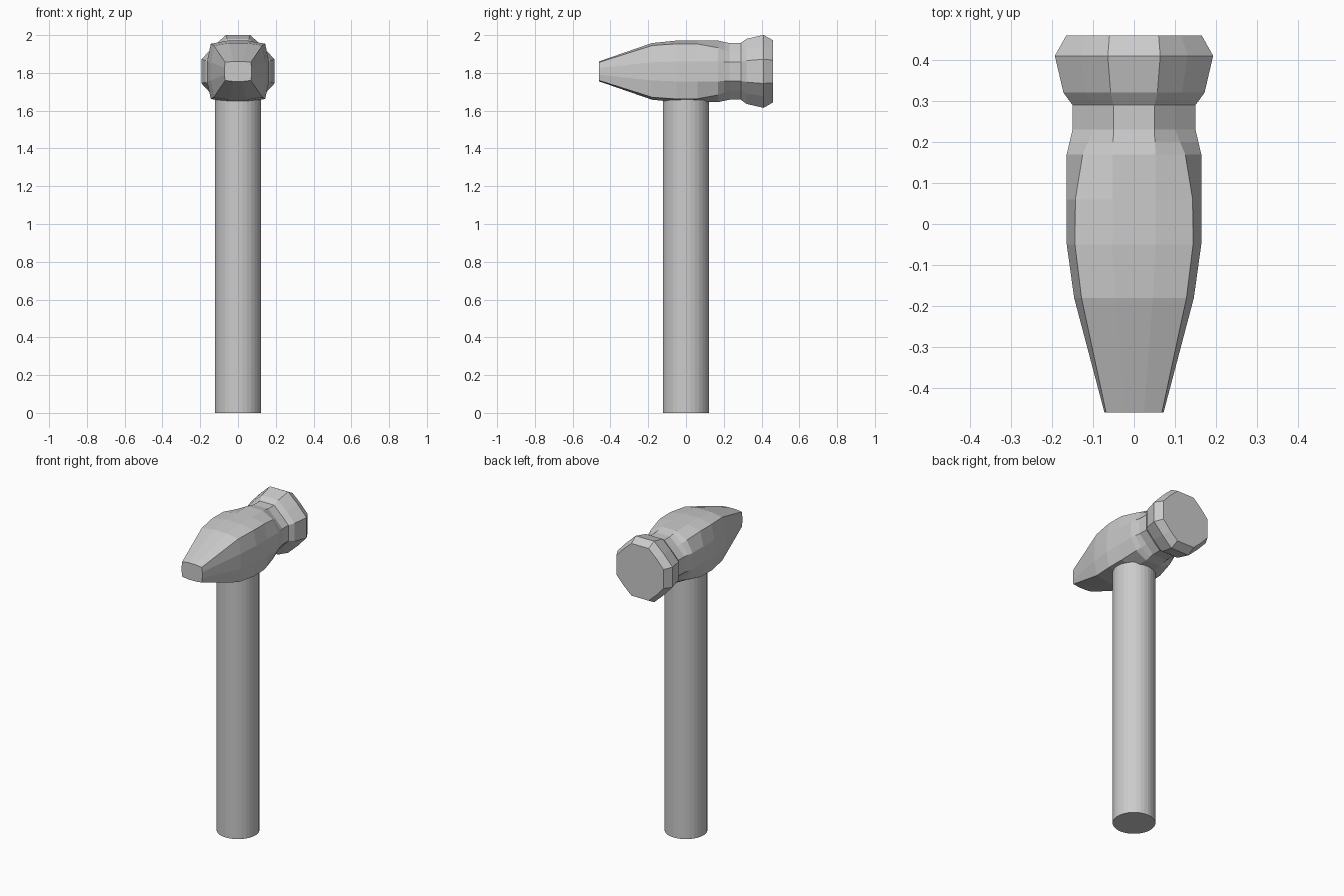
import bpy, bmesh

CZ = 1.808  # height of the head's axis


def finish(bm, name):
    bmesh.ops.recalc_face_normals(bm, faces=bm.faces)
    me = bpy.data.meshes.new(name)
    bm.to_mesh(me)
    bm.free()
    ob = bpy.data.objects.new(name, me)
    bpy.context.collection.objects.link(ob)
    return ob


def ring(bm, y, hx, hz, mx, mz, cx, cz):
    """Twelve-point section: a flat on each side and a corner between flats."""
    quarter = [(hx, mz), (cx, cz), (mx, hz)]
    pts = quarter + [(-x, z) for x, z in reversed(quarter)]
    pts += [(-x, -z) for x, z in pts]
    return [bm.verts.new((x, y, CZ + z)) for x, z in pts]


# Head: sections from the narrow peen (front) to the striking face (back)
# y, half width, half height, flat x, flat z, corner x, corner z
sections = [
    (-0.46, 0.072, 0.053, 0.024, 0.018, 0.068, 0.048),
    (-0.18, 0.146, 0.150, 0.046, 0.048, 0.128, 0.137),
    (-0.05, 0.164, 0.163, 0.053, 0.053, 0.144, 0.146),
    (0.06, 0.164, 0.163, 0.053, 0.053, 0.143, 0.145),
    (0.17, 0.164, 0.163, 0.053, 0.053, 0.125, 0.125),
    (0.20, 0.157, 0.156, 0.051, 0.051, 0.112, 0.112),
    (0.23, 0.150, 0.150, 0.050, 0.050, 0.101, 0.101),
    (0.29, 0.150, 0.150, 0.050, 0.050, 0.101, 0.101),
    (0.32, 0.172, 0.172, 0.057, 0.057, 0.117, 0.117),
    (0.41, 0.193, 0.193, 0.064, 0.064, 0.131, 0.131),
    (0.46, 0.165, 0.165, 0.060, 0.060, 0.115, 0.115),
]
bm = bmesh.new()
rings = [ring(bm, *s) for s in sections]
for a, b in zip(rings, rings[1:]):
    for i in range(12):
        j = (i + 1) % 12
        bm.faces.new((a[i], a[j], b[j], b[i]))
bm.faces.new(rings[0])
bm.faces.new(rings[-1])
finish(bm, "hammer_head")

# Handle: round shaft running up into the head
bm = bmesh.new()
top = 1.70
bmesh.ops.create_cone(bm, cap_ends=True, segments=32, radius1=0.123,
                      radius2=0.123, depth=top)
bmesh.ops.translate(bm, verts=bm.verts, vec=(0, 0, top / 2))
finish(bm, "handle")
